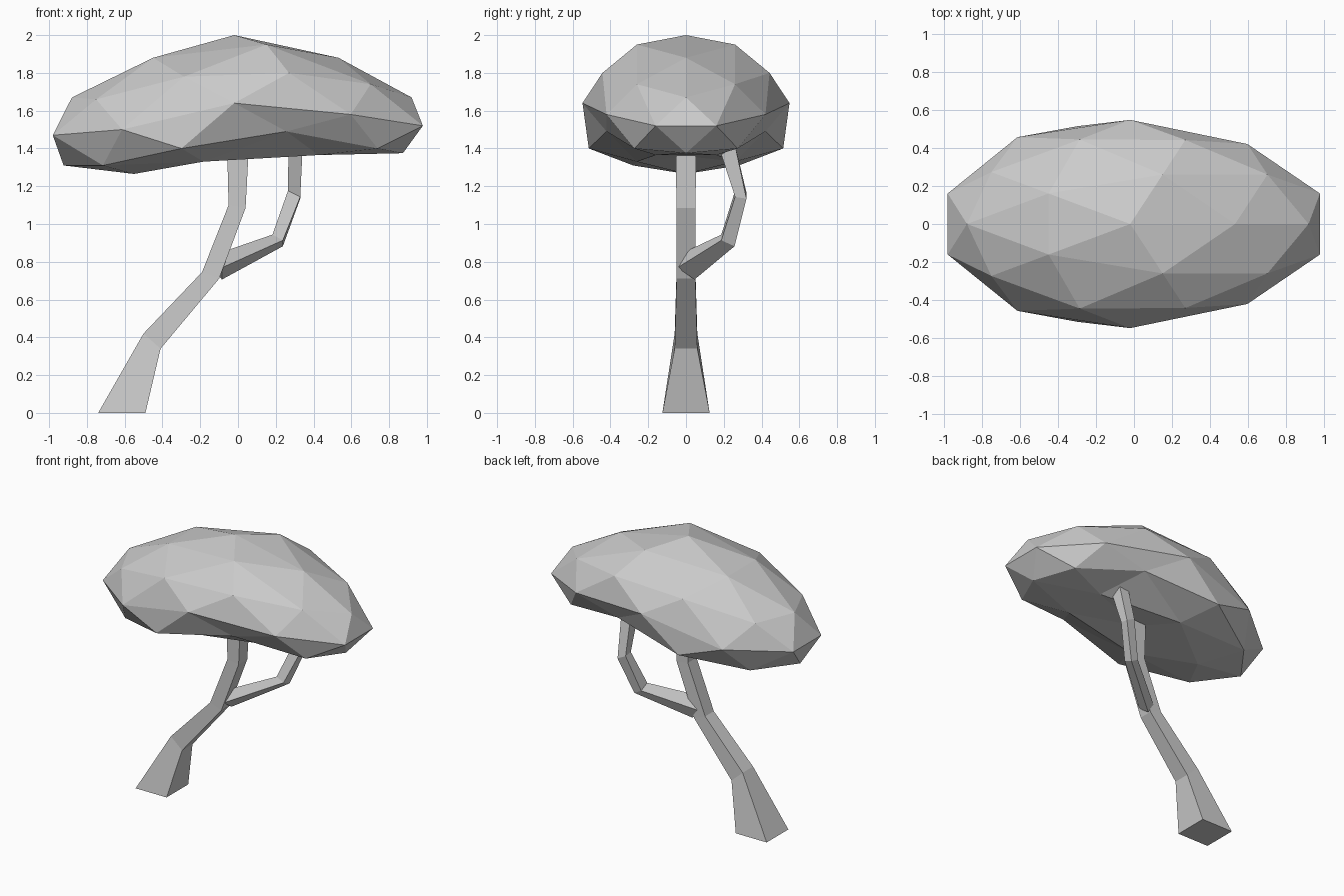
import bpy, bmesh

if "Cube" in bpy.data.objects:
    bpy.data.objects.remove(bpy.data.objects["Cube"])


def finish(name, bm):
    bmesh.ops.recalc_face_normals(bm, faces=bm.faces[:])
    mesh = bpy.data.meshes.new(name)
    bm.to_mesh(mesh)
    bm.free()
    obj = bpy.data.objects.new(name, mesh)
    bpy.context.collection.objects.link(obj)
    return obj


def limb(name, rings):
    """Four-sided limb; ring = centre x, y, z, width x, y, tilt along x, y."""
    bm = bmesh.new()
    loops = []
    for cx, cy, cz, wx, wy, tx, ty in rings:
        loop = []
        for sx, sy in ((-1, -1), (1, -1), (1, 1), (-1, 1)):
            dx, dy = sx * wx / 2, sy * wy / 2
            loop.append(bm.verts.new((cx + dx, cy + dy, cz + tx * dx + ty * dy)))
        loops.append(loop)
    for a, b in zip(loops, loops[1:]):
        for i in range(4):
            j = (i + 1) % 4
            bm.faces.new((a[i], a[j], b[j], b[i]))
    bm.faces.new(loops[0][::-1])
    bm.faces.new(loops[-1])
    return finish(name, bm)


# Leaning trunk
limb("trunk", [
    (-0.615, 0, 0, 0.25, 0.25, 0, 0),
    (-0.455, 0, 0.38, 0.09, 0.12, -0.89, 0),
    (-0.145, 0, 0.728, 0.09, 0.10, -0.39, 0),
    (-0.005, 0, 1.092, 0.09, 0.10, -0.17, 0),
    (0, 0, 1.41, 0.115, 0.11, 0, 0),
])

# Side branch
limb("branch", [
    (-0.11, 0, 0.77, 0.05, 0.09, -1.3, -0.7),
    (0.21, 0.222, 0.913, 0.055, 0.07, -0.55, -0.45),
    (0.297, 0.29, 1.155, 0.065, 0.06, -0.5, -0.15),
    (0.305, 0.215, 1.42, 0.075, 0.085, 0, 0.2),
])

# Canopy: icosphere reshaped, heights per latitude level, ordered by x
heights = {
    1.0: [2.0],
    0.9: [1.88, 1.95, 1.88],
    0.5: [1.67, 1.78, 1.74],
    0.4: [1.66, 1.80, 1.67],
    0.0: [1.47, 1.50, 1.64, 1.58, 1.52],
    -0.4: [1.31, 1.40, 1.40],
    -0.5: [1.31, 1.49, 1.375],
    -0.9: [1.265, 1.33, 1.365],
    -1.0: [1.36],
}
# Places where the canopy is wider than usual
bulges = {(0.0, 1): 0.565, (0.0, 2): 0.548, (-0.4, 1): 0.605, (0.5, 1): 0.55,
          (-0.5, 0): 0.56}

bm = bmesh.new()
bmesh.ops.create_icosphere(bm, subdivisions=2, radius=1)
levels = {}
for v in bm.verts:
    levels.setdefault(round(v.co.z, 1), set()).add(round(v.co.x, 2) + 0.0)
order = {z: sorted(xs) for z, xs in levels.items()}
for v in bm.verts:
    z = round(v.co.z, 1)
    i = order[z].index(round(v.co.x, 2) + 0.0)
    v.co.x = -0.02 + v.co.x * (1.05 if v.co.x > 0 else 1.01)
    v.co.y *= bulges.get((z, i), 0.52)
    v.co.z = heights[z][i]
finish("canopy", bm)
